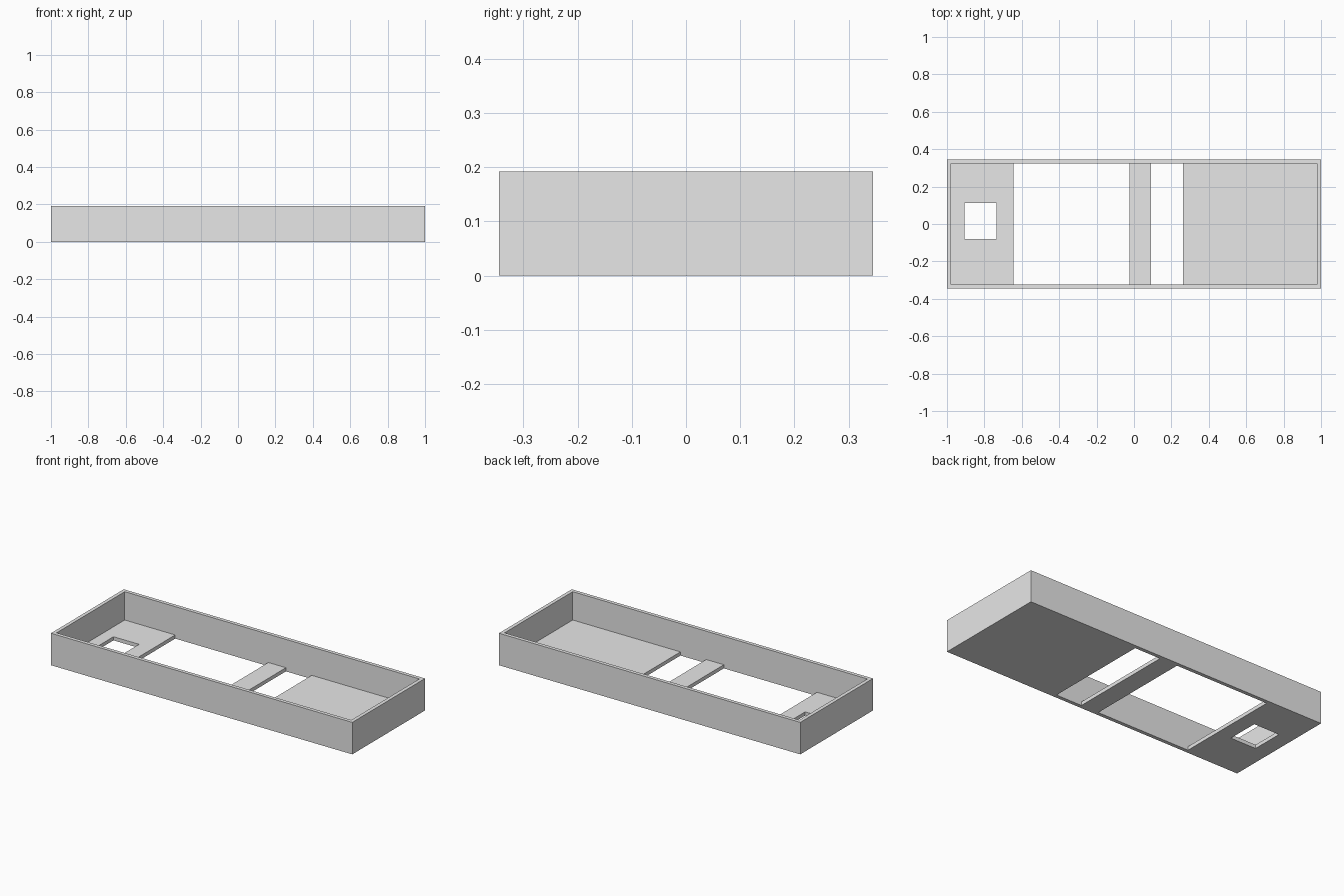
import bpy
import bmesh
from mathutils import Matrix, Vector

cube = bpy.data.objects.get("Cube")
if cube:
    bpy.data.objects.remove(cube, do_unlink=True)

# Overall sizes
HALF_X, HALF_Y, HEIGHT = 1.0, 0.345, 0.192
WALL, FLOOR = 0.022, 0.022
IN_X, IN_Y = HALF_X - WALL, HALF_Y - WALL

grey = bpy.data.materials.new("light_grey")
grey.use_nodes = True
grey.diffuse_color = (0.8, 0.8, 0.8, 1)
grey.node_tree.nodes["Principled BSDF"].inputs["Base Color"].default_value = (0.8, 0.8, 0.8, 1)


def box(name, low, high):
    """Box between two opposite corners."""
    low, high = Vector(low), Vector(high)
    bm = bmesh.new()
    place = Matrix.Translation((low + high) / 2) @ Matrix.Diagonal((*(high - low), 1))
    bmesh.ops.create_cube(bm, size=1, matrix=place)
    mesh = bpy.data.meshes.new(name)
    bm.to_mesh(mesh)
    bm.free()
    mesh.materials.append(grey)
    obj = bpy.data.objects.new(name, mesh)
    bpy.context.collection.objects.link(obj)
    return obj


def cut(target, name, low, high):
    """Subtract a hidden box from the target."""
    cutter = box(name, low, high)
    cutter.hide_render = True
    mod = target.modifiers.new(name, "BOOLEAN")
    mod.operation = "DIFFERENCE"
    mod.solver = "EXACT"
    mod.object = cutter
    bpy.context.view_layer.objects.active = target
    bpy.ops.object.modifier_apply(modifier=name)
    bpy.data.objects.remove(cutter, do_unlink=True)


# Open tray: solid block with its inside hollowed out
tray = box("tray", (-HALF_X, -HALF_Y, 0), (HALF_X, HALF_Y, HEIGHT))
cut(tray, "cavity", (-IN_X, -IN_Y, FLOOR), (IN_X, IN_Y, 1))

# Openings through the floor: x range, y range
openings = {
    "large_window": (-0.643, -0.025, -IN_Y, IN_Y),
    "narrow_slot": (0.092, 0.263, -IN_Y, IN_Y),
    "small_hole": (-0.905, -0.735, -0.08, 0.112),
}
for name, (x0, x1, y0, y1) in openings.items():
    cut(tray, name, (x0, y0, -1), (x1, y1, 1))
